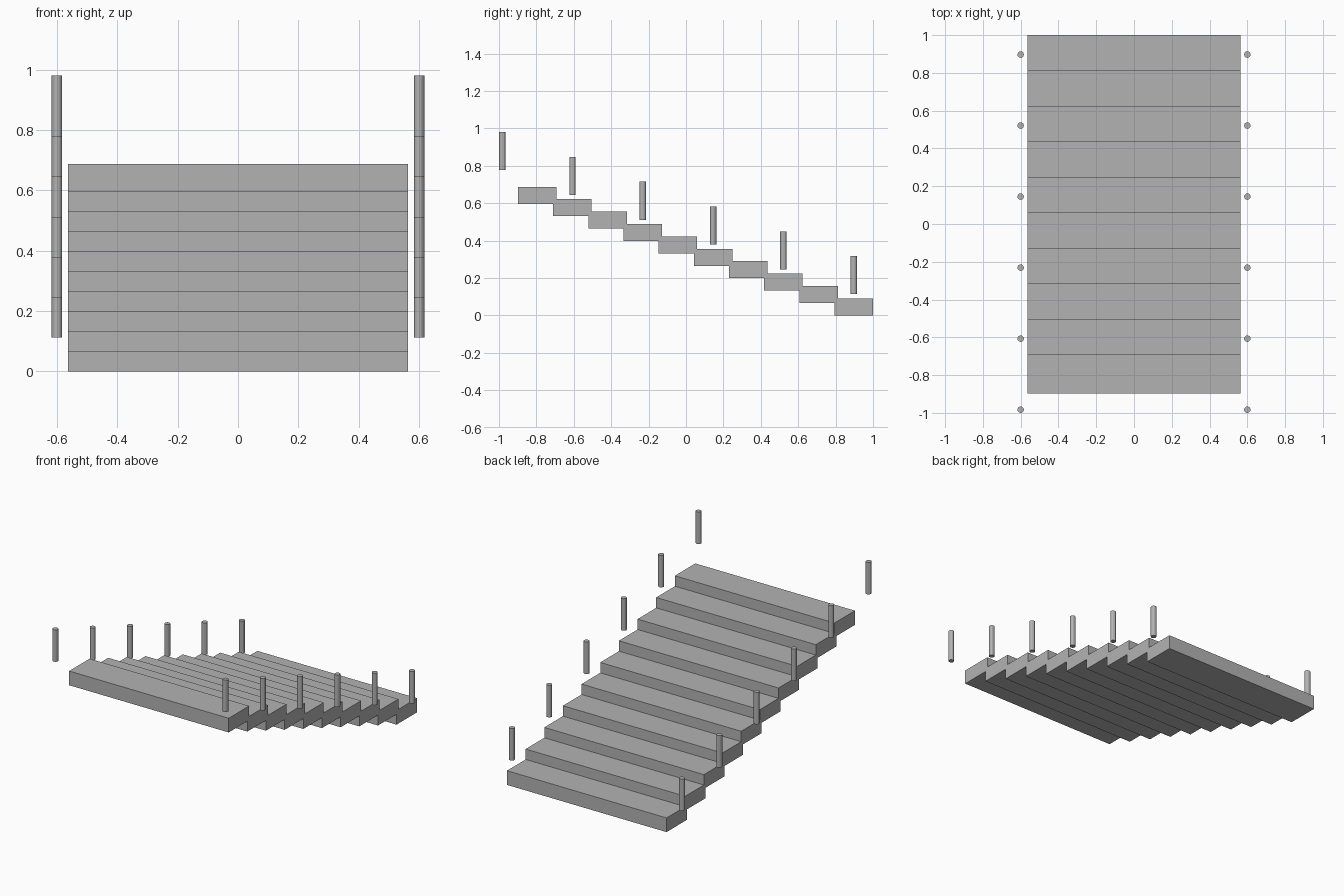
import bpy

if "Cube" in bpy.data.objects:
    bpy.data.objects.remove(bpy.data.objects["Cube"])

STEPS = 10
RUN, RISE = 0.188, 0.0663           # offset from one step to the next
WIDTH, DEPTH, THICK = 1.126, 0.206, 0.0905
POST_X, POST_R, POST_H, POST_GAP = 0.6, 0.0172, 0.204, 0.0225

stone = bpy.data.materials.new("grey stone")
stone.diffuse_color = (0.45, 0.45, 0.45, 1)
stone.use_nodes = True
stone.node_tree.nodes["Principled BSDF"].inputs["Base Color"].default_value = stone.diffuse_color


def finish(name):
    obj = bpy.context.object
    obj.name = name
    obj.data.materials.append(stone)
    return obj


def step_centre(i):
    return 1 - DEPTH / 2 - i * RUN


# Overlapping slab steps, rising toward the front
for i in range(STEPS):
    bpy.ops.mesh.primitive_cube_add(
        size=1, location=(0, step_centre(i), i * RISE + THICK / 2))
    slab = finish(f"step_{i + 1}")
    slab.scale = (WIDTH, DEPTH, THICK)

# Railing posts on both sides, one for every second step
for i in range(0, STEPS + 1, 2):
    z = i * RISE + THICK + POST_GAP + POST_H / 2
    for side, sign in (("left", -1), ("right", 1)):
        bpy.ops.mesh.primitive_cylinder_add(
            vertices=12, radius=POST_R, depth=POST_H,
            location=(sign * POST_X, step_centre(i), z))
        finish(f"{side}_post_{i // 2 + 1}")
